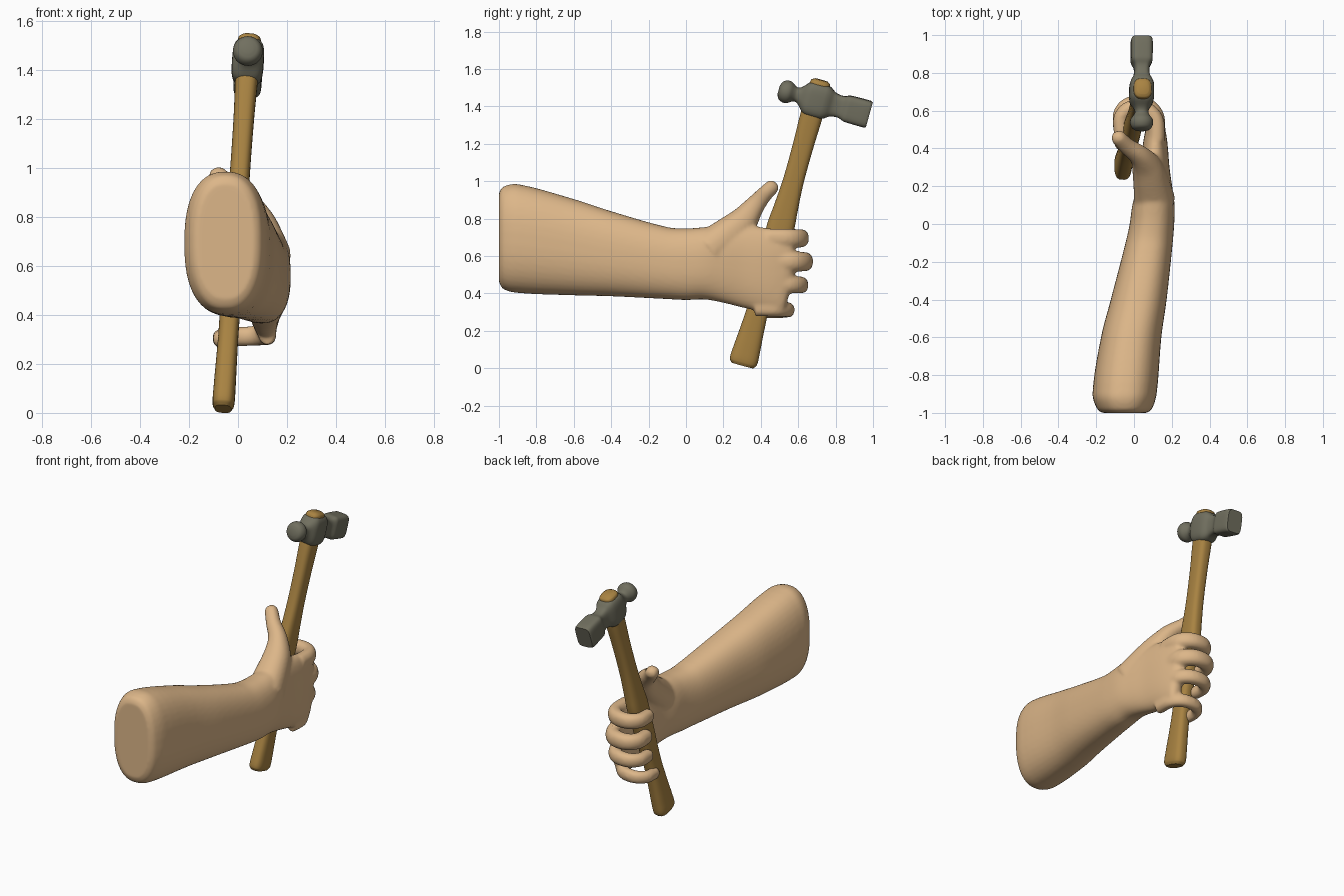
import bpy, bmesh, math
from mathutils import Vector

if "Cube" in bpy.data.objects:
    bpy.data.objects.remove(bpy.data.objects["Cube"])


def material(name, rgb):
    m = bpy.data.materials.new(name)
    m.diffuse_color = (*rgb, 1)
    m.use_nodes = True
    m.node_tree.nodes["Principled BSDF"].inputs["Base Color"].default_value = m.diffuse_color
    return m


SKIN = material("skin", (0.72, 0.47, 0.25))
WOOD = material("wood", (0.40, 0.23, 0.055))
STEEL = material("steel", (0.165, 0.16, 0.115))


def smooth(stations, n):
    """Hermite interpolation of tuples; the first entry is the parameter."""
    s = [Vector(p) for p in stations]
    slope = []
    for i in range(len(s)):
        a, b = s[max(i - 1, 0)], s[min(i + 1, len(s) - 1)]
        slope.append((b - a) / (b[0] - a[0]))
    out = []
    for i in range(len(s) - 1):
        d = s[i + 1][0] - s[i][0]
        for k in range(n):
            t = k / n
            out.append(s[i] * (2*t**3 - 3*t*t + 1) + slope[i] * d * (t**3 - 2*t*t + t)
                       + s[i + 1] * (3*t*t - 2*t**3) + slope[i + 1] * d * (t**3 - t*t))
    return out + [s[-1]]


def ring(c, a, b, ra, rb, power=2.0, n=32):
    """Superellipse section around c in the plane of a and b."""
    pts = []
    for i in range(n):
        q = 2 * math.pi * (i + 0.5) / n
        x, y = math.cos(q), math.sin(q)
        pts.append(c + a * (ra * math.copysign(abs(x) ** (2 / power), x))
                   + b * (rb * math.copysign(abs(y) ** (2 / power), y)))
    return pts


def loft(bm, rings):
    rows = [[bm.verts.new(p) for p in r] for r in rings]
    n = len(rows[0])
    for r, s in zip(rows, rows[1:]):
        for i in range(n):
            bm.faces.new((r[i], r[(i + 1) % n], s[(i + 1) % n], s[i]))
    bm.faces.new(rows[0][::-1])
    bm.faces.new(rows[-1])


def finish(bm, name, mat, angle):
    bmesh.ops.recalc_face_normals(bm, faces=bm.faces)
    me = bpy.data.meshes.new(name)
    bm.to_mesh(me)
    bm.free()
    me.materials.append(mat)
    me.shade_smooth()
    me.set_sharp_from_angle(angle=math.radians(angle))
    ob = bpy.data.objects.new(name, me)
    bpy.context.scene.collection.objects.link(ob)
    return ob


def digit(bm, path, ref):
    """Tube along (x, y, z, r_side, r_up) points with a round tip."""
    pts = smooth([(i, *p) for i, p in enumerate(path)], 6)
    rings = []
    for i, p in enumerate(pts):
        a, b = pts[max(i - 1, 0)], pts[min(i + 1, len(pts) - 1)]
        tan = Vector(b[1:4]) - Vector(a[1:4])
        tan.normalize()
        side = tan.cross(ref).normalized()
        up = side.cross(tan)
        c = Vector(p[1:4])
        rings.append(ring(c, side, up, p[4], p[5], 2.2, 20))
    # rounded tip: shrinking rings past the last point
    for k in range(1, 6):
        q = k / 6 * math.pi / 2 * 1.05
        rings.append(ring(c + tan * p[4] * math.sin(q), side, up,
                          p[4] * math.cos(q), p[5] * math.cos(q), 2.2, 20))
    loft(bm, rings)


X, Y, Z = Vector((1, 0, 0)), Vector((0, 1, 0)), Vector((0, 0, 1))

# forearm and palm: y, centre x, half width, bottom z, top z
bm = bmesh.new()
arm = [(-1.0, -.05, .12, .46, .94), (-.98, -.05, .145, .425, .97),
       (-.9, -.05, .17, .403, .985), (-.6, -.015, .16, .39, .905),
       (-.4, .025, .148, .385, .84), (-.1, .08, .125, .37, .755),
       (0, .095, .118, .365, .748), (.1, .103, .112, .368, .755),
       (.2, .11, .092, .35, .765), (.3, .11, .078, .325, .768),
       (.4, .112, .068, .303, .755), (.46, .113, .06, .292, .745),
       (.52, .113, .048, .30, .738), (.56, .11, .036, .42, .72),
       (.575, .105, .025, .46, .70)]
loft(bm, [ring(Vector((cx, y, (lo + hi) / 2)), X, Z, hx, (hi - lo) / 2, 2.4, 40)
          for y, cx, hx, lo, hi in smooth(arm, 5)])

# four fingers wrapped round the handle: z, y shift, vertical radius, drop
curl = [(.12, .44), (.115, .55), (.06, .608), (-.02, .612), (-.068, .565), (-.07, .49)]
for z, dy, r, drop in [(.695, 0, .053, 0), (.570, .02, .056, 0),
                       (.450, 0, .049, .002), (.322, -.07, .044, .004)]:
    digit(bm, [(x, y + dy, z - drop * i, r * (.83 - .02 * i), r * (1 - .035 * i))
               for i, (x, y) in enumerate(curl)], Z)

# thumb raised beside the handle
thumb = [(.11, .12, .63, .11), (.09, .22, .71, .095), (.068, .30, .78, .08),
         (.03, .36, .86, .056), (-.035, .41, .92, .044), (-.08, .455, .965, .04)]
digit(bm, [(x, y, z, r, r) for x, y, z, r in thumb], X)

hand = finish(bm, "forearm_and_hand", SKIN, 180)
rm = hand.modifiers.new("merge", "REMESH")
rm.mode = "VOXEL"
rm.voxel_size = 0.01
rm.use_smooth_shade = True
sm = hand.modifiers.new("soften", "SMOOTH")
sm.factor = 0.5
sm.iterations = 8

# hammer axes: w up the handle, u along the head, v across
w = Vector((.0714, .277, 1)).normalized()
u = Vector((0, .9637, -.2669))
v = u.cross(w).normalized()


def on_axis(z):
    return Vector((-.06 + .0714 * (z - .03), .305 + .277 * (z - .03), z))


# handle: z, half depth, half width
bm = bmesh.new()
grip = [(.016, .060, .034), (.035, .075, .044), (.10, .073, .045), (.2, .065, .043),
        (.35, .057, .041), (.55, .065, .044), (.75, .074, .045), (.85, .066, .043),
        (1.0, .056, .041), (1.2, .056, .042), (1.35, .060, .046), (1.5, .056, .048),
        (1.53, .052, .045), (1.541, .036, .03)]
loft(bm, [ring(on_axis(z), u, v, a, b, 2.8, 32) for z, a, b in smooth(grip, 4)])
finish(bm, "hammer_handle", WOOD, 40)

# head: position along u, half width, half height, squareness
bm = bmesh.new()
head = [(-.206, .020, .020, 2), (-.199, .042, .042, 2), (-.185, .055, .055, 2),
        (-.165, .061, .061, 2), (-.145, .058, .058, 2), (-.125, .044, .045, 2),
        (-.108, .036, .038, 2.2), (-.085, .041, .050, 2.6), (-.055, .058, .082, 3.2),
        (-.03, .064, .093, 3.5), (.04, .064, .093, 3.5), (.065, .057, .085, 3.5),
        (.09, .044, .068, 3.5), (.12, .040, .060, 3.5), (.145, .043, .061, 4),
        (.17, .055, .070, 4.5), (.19, .057, .072, 4.5), (.285, .057, .073, 4.5),
        (.297, .052, .068, 4.5)]
c0 = on_axis(1.435)
loft(bm, [ring(c0 + u * s, v, w, a, b, p, 32) for s, a, b, p in smooth(head, 3)])
finish(bm, "hammer_head", STEEL, 40)
